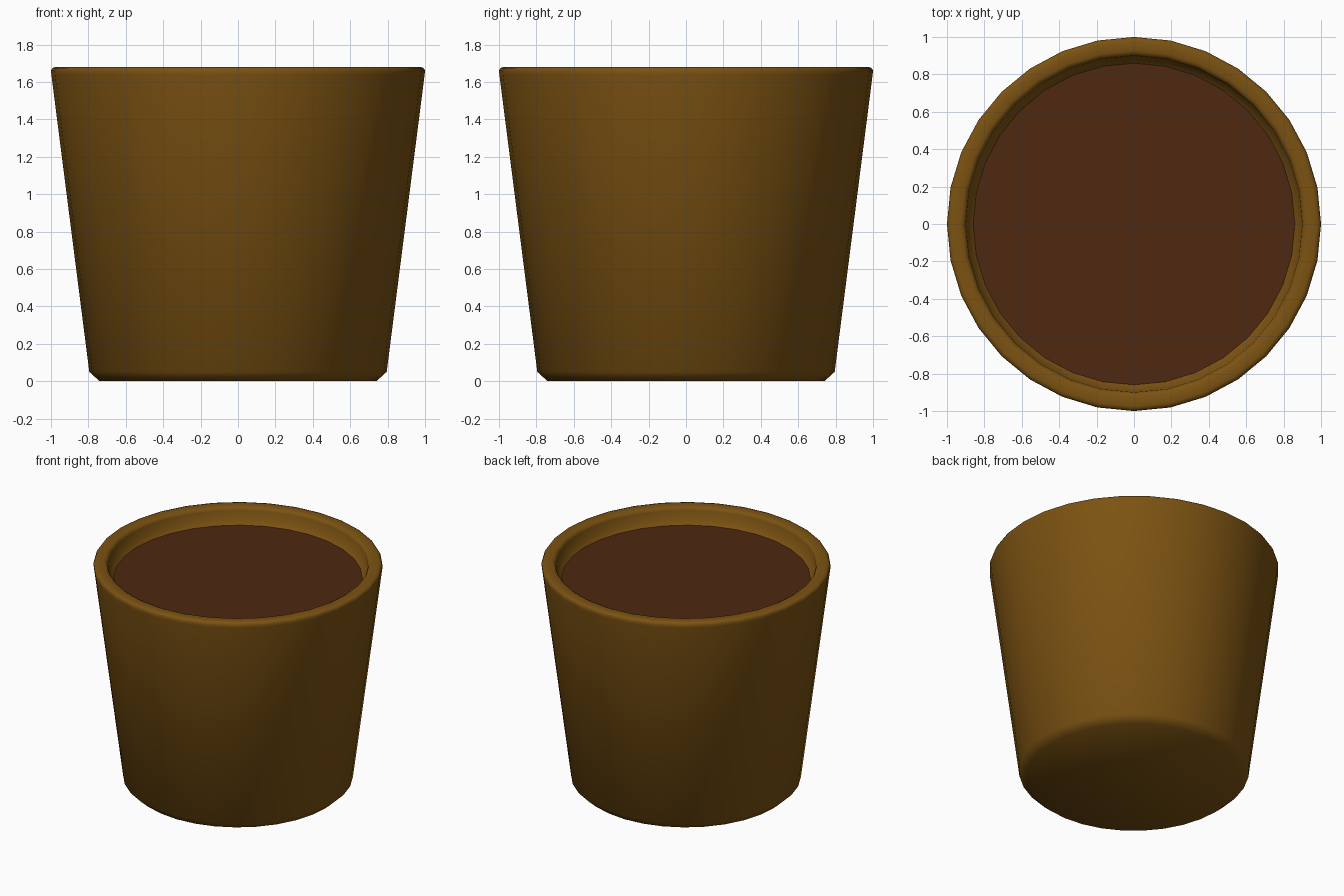
import bpy, bmesh
from math import cos, sin, tau

if "Cube" in bpy.data.objects:
    bpy.data.objects.remove(bpy.data.objects["Cube"])

SIDES = 32


def material(name, color):
    mat = bpy.data.materials.new(name)
    mat.diffuse_color = (*color, 1)
    mat.use_nodes = True
    mat.node_tree.nodes["Principled BSDF"].inputs["Base Color"].default_value = mat.diffuse_color
    return mat


def lathe(name, profile, mat, cap_start=False, cap_end=False, smooth=True):
    """Spin (radius, z) points around the z axis."""
    bm = bmesh.new()
    rings = [[bm.verts.new((r * cos(tau * i / SIDES), r * sin(tau * i / SIDES), z))
              for i in range(SIDES)] for r, z in profile]
    for a, b in zip(rings, rings[1:]):
        for i in range(SIDES):
            j = (i + 1) % SIDES
            bm.faces.new((a[i], a[j], b[j], b[i]))
    if cap_start:
        bm.faces.new(rings[0][::-1])
    if cap_end:
        bm.faces.new(rings[-1])
    for f in bm.faces:
        f.smooth = smooth
    mesh = bpy.data.meshes.new(name)
    bm.to_mesh(mesh)
    bm.free()
    mesh.materials.append(mat)
    obj = bpy.data.objects.new(name, mesh)
    bpy.context.collection.objects.link(obj)
    return obj


# Tapered pot: chamfered foot, straight wall, rounded lip, short inner wall and ledge
pot_profile = [
    (0.74, 0.0), (0.795, 0.05), (0.998, 1.64), (1.0, 1.66), (0.992, 1.675), (0.975, 1.68),
    (0.925, 1.68), (0.908, 1.672), (0.90, 1.655), (0.893, 1.59), (0.855, 1.555),
]
lathe("pot", pot_profile, material("pot_clay", (0.20, 0.085, 0.006)), cap_start=True)

# Flat soil surface closing the pot
lathe("soil", [(0.45, 1.56), (0.86, 1.56)][::-1], material("soil_brown", (0.075, 0.021, 0.005)),
      cap_end=True, smooth=False)
